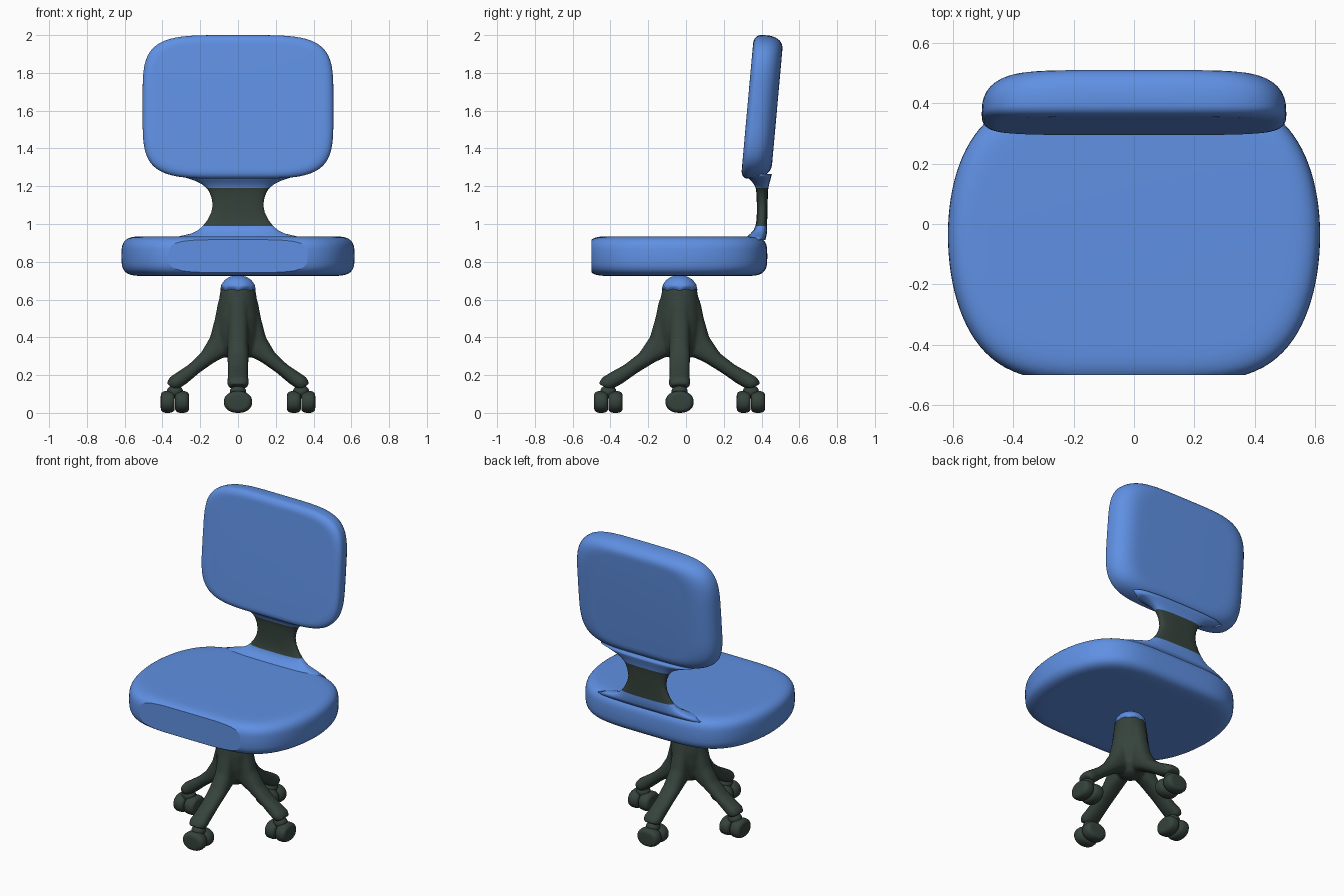
import bpy, bmesh, math
from mathutils import Vector

if "Cube" in bpy.data.objects:
    bpy.data.objects.remove(bpy.data.objects["Cube"])


def material(name, rgb):
    m = bpy.data.materials.new(name)
    m.diffuse_color = (*rgb, 1)
    m.use_nodes = True
    m.node_tree.nodes["Principled BSDF"].inputs["Base Color"].default_value = m.diffuse_color
    return m


BLUE = material("blue fabric", (0.115, 0.28, 0.77))
DARK = material("dark plastic", (0.036, 0.055, 0.045))


def spow(v, e):
    return math.copysign(abs(v) ** e, v)


def outline(a, b, p, q, n):
    """Superellipse points in 2D."""
    angles = [2 * math.pi * i / n for i in range(n)]
    return [(a * spow(math.cos(t), 2 / p), b * spow(math.sin(t), 2 / q)) for t in angles]


def loft(name, rings, mats, rule=None, cut_y=None):
    """Skin a list of equal rings, cap the ends; optional colour rule and front cut."""
    bm = bmesh.new()
    vs = [[bm.verts.new(p) for p in r] for r in rings]
    n = len(rings[0])
    for r0, r1 in zip(vs, vs[1:]):
        for i in range(n):
            j = (i + 1) % n
            bm.faces.new((r0[i], r0[j], r1[j], r1[i]))
    bm.faces.new(vs[0][::-1])
    bm.faces.new(vs[-1])
    bmesh.ops.remove_doubles(bm, verts=bm.verts[:], dist=1e-5)
    for f in bm.faces:
        f.smooth = True
    if cut_y is not None:
        geom = bm.verts[:] + bm.edges[:] + bm.faces[:]
        res = bmesh.ops.bisect_plane(bm, geom=geom, plane_co=(0, cut_y, 0),
                                     plane_no=(0, -1, 0), clear_outer=True)
        edges = [e for e in res["geom_cut"] if isinstance(e, bmesh.types.BMEdge)]
        bmesh.ops.holes_fill(bm, edges=edges)
        for e in edges:
            e.smooth = False
    bmesh.ops.recalc_face_normals(bm, faces=bm.faces[:])
    if rule:
        for f in bm.faces:
            f.material_index = rule(f.calc_center_median())
    me = bpy.data.meshes.new(name)
    bm.to_mesh(me)
    bm.free()
    for m in mats:
        me.materials.append(m)
    ob = bpy.data.objects.new(name, me)
    bpy.context.collection.objects.link(ob)
    return ob


def pillow(shape, low, high, power, place, steps=10):
    """Rings of a cushion: low/high = (depth, inset across, inset along)."""
    a, b, p, q, n = shape
    base = outline(a, b, p, q, n)
    rings = []
    for k in range(-steps, steps + 1):
        t = k / steps * math.pi / 2
        h, ra, rb = low if k < 0 else high
        d = 1 - max(0.0, math.cos(t)) ** (2 / power)
        z = h * spow(math.sin(t), 2 / power)
        rings.append([place(x * (1 - d * ra / a), y * (1 - d * rb / b), z) for x, y in base])
    return rings


# seat: barrel-shaped cushion, sliced flat at the front
def place_seat(x, y, z):
    return Vector((x, -0.035 + y * (1 if y < 0 else 0.95), 0.83 + z))


side = (0.105, 0.13, 0.13)
loft("seat", pillow((0.617, 0.49, 4.5, 2, 96), side, side, 3.5, place_seat),
     [BLUE], cut_y=-0.5)


# backrest: upright cushion, leaning back, rounder behind
def place_back(x, y, z):
    return Vector((x, 0.365 + z + 0.09 * y, 1.62 + y))


loft("backrest", pillow((0.505, 0.38, 4.5, 4.5, 96), (0.04, 0.06, 0.05),
                        (0.118, 0.16, 0.08), 2.4, place_back), [BLUE])

# neck: flared bracket, dark in the middle and blue where it meets the cushions
neck = [(0.915, 0.38, 0.31, 0.42), (0.935, 0.31, 0.325, 0.425), (0.95, 0.245, 0.342, 0.428),
        (0.968, 0.21, 0.358, 0.43), (0.99, 0.186, 0.368, 0.43), (1.02, 0.162, 0.373, 0.43),
        (1.06, 0.142, 0.375, 0.431), (1.10, 0.134, 0.375, 0.432), (1.14, 0.14, 0.374, 0.433),
        (1.17, 0.152, 0.372, 0.434), (1.19, 0.166, 0.369, 0.436), (1.21, 0.19, 0.36, 0.44),
        (1.228, 0.225, 0.345, 0.445), (1.245, 0.275, 0.33, 0.45), (1.265, 0.34, 0.32, 0.455)]
rings = [[Vector((x, (y0 + y1) / 2 + y, z)) for x, y in outline(w, (y1 - y0) / 2, 3, 3, 48)]
         for z, w, y0, y1 in neck]
loft("neck", rings, [BLUE, DARK], rule=lambda c: int(0.99 < c.z < 1.19))

# base: column and four curved legs, fused into one smooth body
CY = -0.034


def lathe(profile, n=32):
    return [[Vector((r * math.cos(2 * math.pi * i / n), CY + r * math.sin(2 * math.pi * i / n), z))
             for i in range(n)] for r, z in profile]


column = [(0.02, 0.28), (0.06, 0.295), (0.095, 0.34), (0.11, 0.42), (0.112, 0.5), (0.103, 0.58),
          (0.095, 0.64), (0.084, 0.675), (0.062, 0.70), (0.03, 0.712)]
base = loft("base", lathe(column), [DARK])

# leg sections: outer (r, z), inner (r, z), half width
leg = [((0.08, 0.66), (0.0, 0.64), 0.045), ((0.107, 0.58), (0.02, 0.54), 0.052),
       ((0.122, 0.5), (0.03, 0.42), 0.055), ((0.148, 0.4), (0.06, 0.30), 0.056),
       ((0.198, 0.315), (0.125, 0.268), 0.056), ((0.262, 0.255), (0.205, 0.212), 0.054),
       ((0.322, 0.215), (0.272, 0.155), 0.054), ((0.362, 0.188), (0.31, 0.13), 0.059),
       ((0.38, 0.155), (0.325, 0.122), 0.048)]
parts = []
for k in range(4):
    ang = k * math.pi / 2
    out = Vector((math.cos(ang), math.sin(ang), 0))
    tan = Vector((-out.y, out.x, 0))
    reach = 0.13 * abs(out.y)          # legs are a little longer front to back
    hub = Vector((0, CY, 0))
    rings = []
    for (r0, z0), (r1, z1), w in leg:
        ring = []
        for u, v in outline(1, w, 2.4, 2.4, 20):
            r = (r0 + r1) / 2 + u * (r0 - r1) / 2
            z = (z0 + z1) / 2 + u * (z0 - z1) / 2
            r *= 1 + reach * min(1, max(0, r) / 0.3)
            ring.append(hub + out * r + tan * v + Vector((0, 0, z)))
        rings.append(ring)
    parts.append(loft("leg", rings, [DARK]))

    # castor: swivel ball and twin wheels on a radial axle
    rc = 0.334 * (1 + reach)
    centre = hub + out * rc
    ball = [[centre + Vector((0.043 * math.cos(t) * math.cos(s), 0.043 * math.cos(t) * math.sin(s),
                              0.112 + 0.036 * math.sin(t)))
             for s in [2 * math.pi * i / 20 for i in range(20)]]
            for t in [math.pi * (j / 10 - 0.5) * 0.98 for j in range(11)]]
    loft("castor_swivel", ball, [DARK])
    for s in (-1, 1):
        def place_wheel(x, y, z):
            return centre + out * (s * 0.038 + z) + tan * x + Vector((0, 0, 0.058 + y))
        rim = (0.037, 0.032, 0.026)
        loft("castor_wheel", pillow((0.075, 0.058, 2.2, 2.2, 32), rim, rim, 2.6,
                                    place_wheel, 6), [DARK])

# join the legs to the column mesh, then fuse and soften
bm = bmesh.new()
for ob in [base] + parts:
    bm.from_mesh(ob.data)
bm.to_mesh(base.data)
bm.free()
for ob in parts:
    bpy.data.objects.remove(ob)
fuse = base.modifiers.new("fuse", "REMESH")
fuse.mode = "VOXEL"
fuse.voxel_size = 0.009
fuse.use_smooth_shade = True
soft = base.modifiers.new("soften", "SMOOTH")
soft.factor = 0.5
soft.iterations = 7

# blue cap on the column, with a scalloped lower edge
cap = lathe([(0.094, 0.655), (0.088, 0.68), (0.07, 0.704), (0.045, 0.72), (0.015, 0.728)], 64)
for i, p in enumerate(cap[0]):
    p.z = 0.648 + 0.018 * abs(math.sin(i / 64 * 8 * math.pi))
loft("column_cap", cap, [BLUE])
